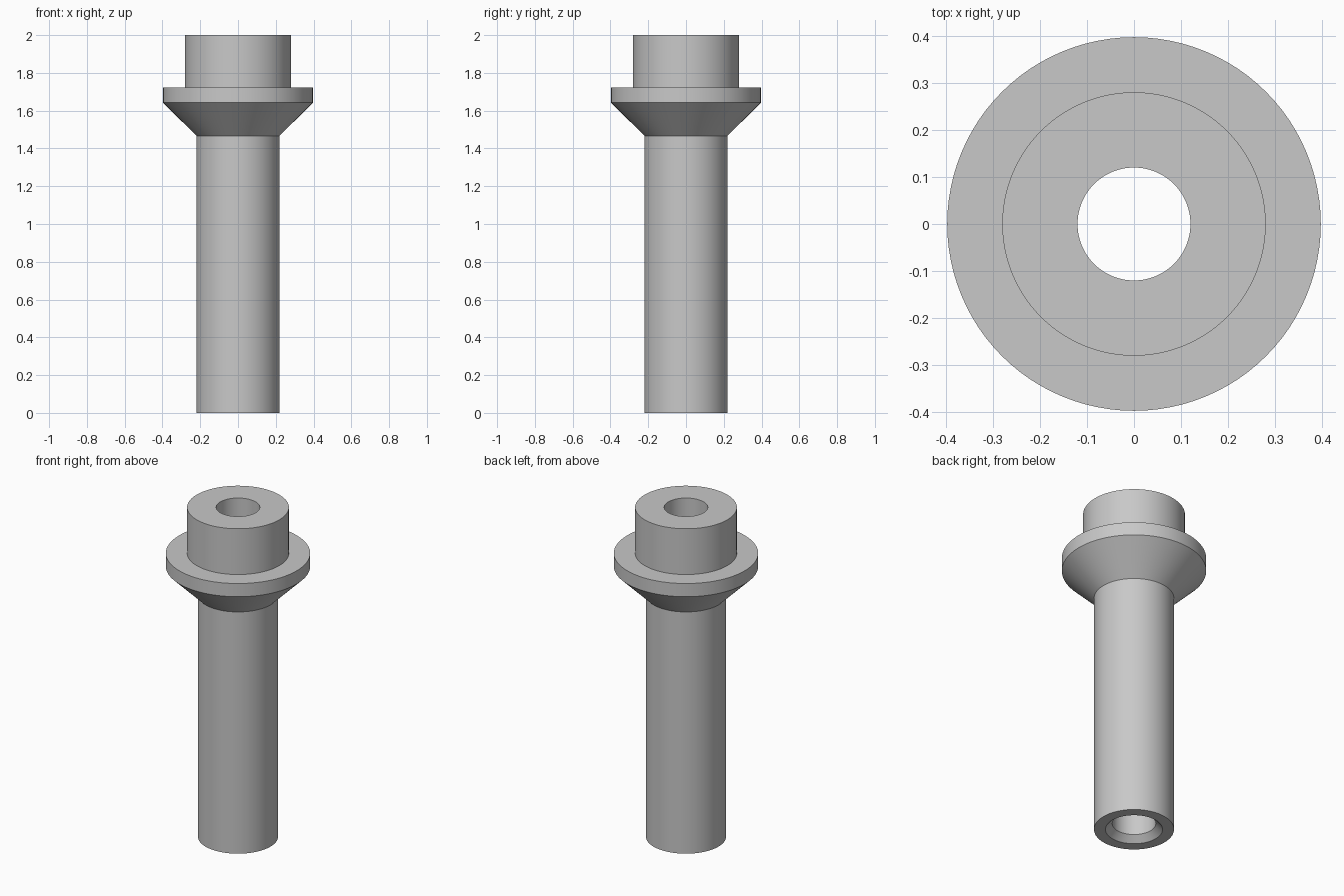
import bpy
import bmesh
import math

cube = bpy.data.objects.get("Cube")
if cube:
    bpy.data.objects.remove(cube, do_unlink=True)

SEGMENTS = 96

# Plain grey material
grey = bpy.data.materials.new("plain_grey")
grey.use_nodes = True
colour = (0.58, 0.58, 0.58, 1)
grey.diffuse_color = colour
grey.node_tree.nodes["Principled BSDF"].inputs["Base Color"].default_value = colour


def lathe(name, profile):
    """Revolve a closed (radius, height) profile around z."""
    bm = bmesh.new()
    verts = [bm.verts.new((r, 0, z)) for r, z in profile]
    edges = [bm.edges.new((v, verts[i - 1])) for i, v in enumerate(verts)]
    bmesh.ops.spin(bm, geom=verts + edges, cent=(0, 0, 0), axis=(0, 0, 1),
                   angle=math.tau, steps=SEGMENTS, use_merge=True)
    bmesh.ops.remove_doubles(bm, verts=bm.verts, dist=1e-5)
    bmesh.ops.recalc_face_normals(bm, faces=bm.faces)
    mesh = bpy.data.meshes.new(name)
    bm.to_mesh(mesh)
    bm.free()
    mesh.materials.append(grey)
    obj = bpy.data.objects.new(name, mesh)
    bpy.context.collection.objects.link(obj)
    bpy.ops.object.select_all(action='DESELECT')
    obj.select_set(True)
    bpy.context.view_layer.objects.active = obj
    bpy.ops.object.shade_smooth_by_angle(angle=math.radians(30))
    return obj


bore, tube, flange, collar = 0.12, 0.22, 0.397, 0.28

# One turned piece: tube, conical shoulder, flange rim, top collar and bore
lathe("flanged_sleeve", [
    (0.157, 0),         # chamfered mouth of the bore
    (tube, 0),
    (tube, 1.467),      # cone starts
    (flange, 1.642),    # flange rim
    (flange, 1.722),
    (collar, 1.722),    # top collar
    (collar, 2),
    (bore, 2),          # through bore
    (bore, 0.037),
])
